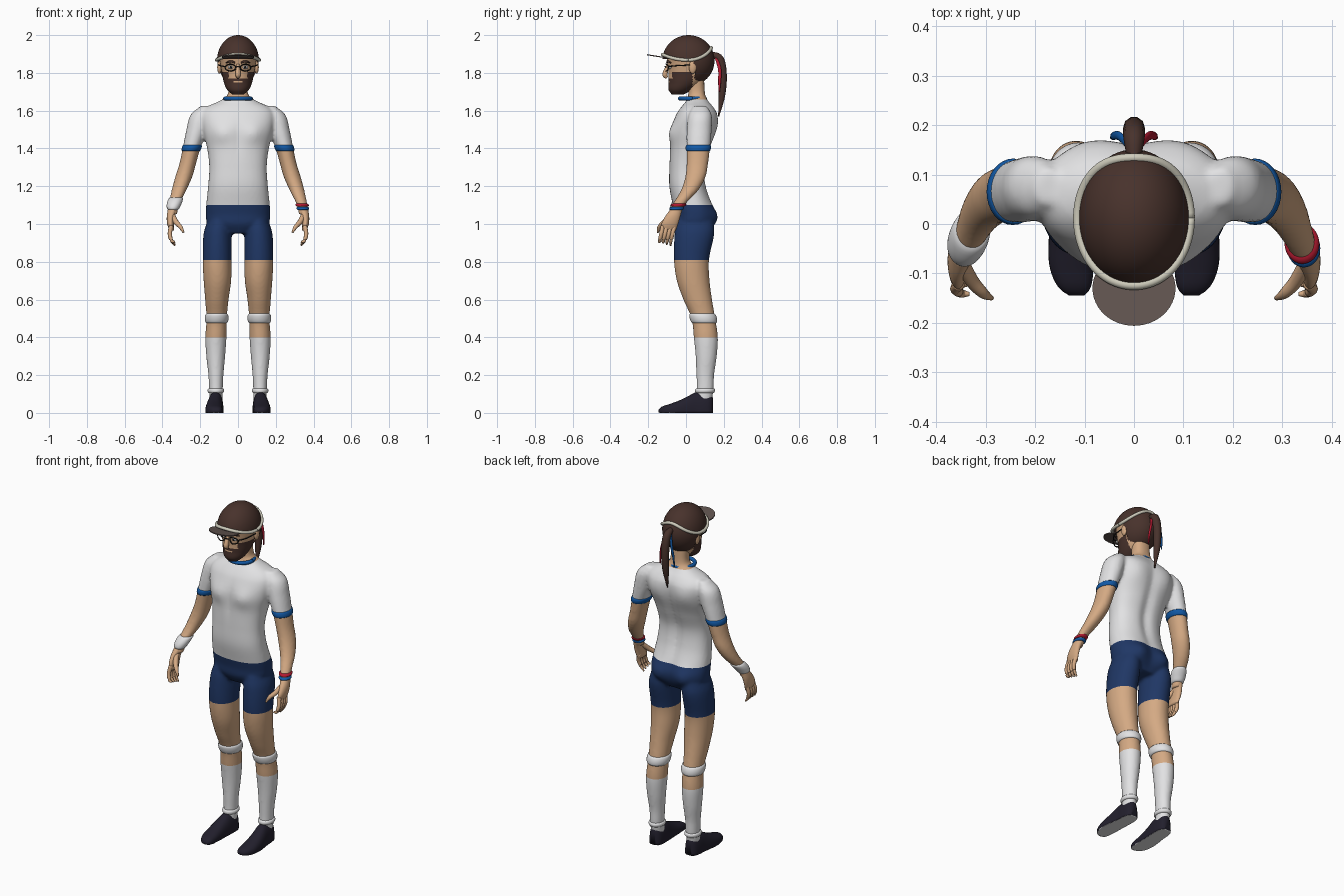
import bpy, bmesh, math
from mathutils import Vector

cube = bpy.data.objects.get("Cube")
if cube:
    bpy.data.objects.remove(cube)


def material(name, *rgb):
    mat = bpy.data.materials.new(name)
    mat.use_nodes = True
    mat.diffuse_color = (*rgb, 1)
    mat.node_tree.nodes["Principled BSDF"].inputs["Base Color"].default_value = (*rgb, 1)
    return mat


SKIN = material("skin", .66, .4, .23)
WHITE = material("white cloth", .76, .76, .77)
NAVY = material("navy cloth", .014, .038, .13)
SHOE = material("dark shoe", .016, .014, .026)
HAIR = material("brown hair", .065, .032, .025)
CREAM = material("cream band", .62, .6, .5)
BLUE = material("blue trim", .006, .1, .38)
RED = material("red trim", .45, .01, .03)
BRIM = material("brim brown", .12, .09, .08)
BLACK = material("black frame", .01, .01, .01)


def finish(name, bm, *mats, rule=None):
    """Turn a bmesh into a smooth object, colouring faces by a rule."""
    bmesh.ops.recalc_face_normals(bm, faces=bm.faces)
    for face in bm.faces:
        face.smooth = True
        if rule:
            face.material_index = mats.index(rule(face.calc_center_median(), face.normal))
    mesh = bpy.data.meshes.new(name)
    bm.to_mesh(mesh)
    bm.free()
    for mat in mats:
        mesh.materials.append(mat)
    obj = bpy.data.objects.new(name, mesh)
    bpy.context.collection.objects.link(obj)
    return obj


def at(rows, t):
    """Smoothly interpolate rows, whose first entry is the position."""
    last = len(rows) - 1
    i = max(k for k in range(last) if k == 0 or rows[k][0] <= t)
    a, b = rows[i], rows[i + 1]
    span = b[0] - a[0]
    u = (t - a[0]) / span

    def slope(k, j):
        lo, hi = rows[max(k - 1, 0)], rows[min(k + 1, last)]
        return (hi[j] - lo[j]) / (hi[0] - lo[0]) * span

    return [(2*u**3 - 3*u*u + 1) * a[j] + (u**3 - 2*u*u + u) * slope(i, j)
            + (3*u*u - 2*u**3) * b[j] + (u**3 - u*u) * slope(i + 1, j)
            for j in range(1, len(a))]


def skin_rings(bm, rings):
    loops = [[bm.verts.new(p) for p in ring] for ring in rings]
    n = len(loops[0])
    for low, high in zip(loops, loops[1:]):
        for i in range(n):
            bm.faces.new((low[i], low[(i + 1) % n], high[(i + 1) % n], high[i]))
    bm.faces.new(loops[0][::-1])
    bm.faces.new(loops[-1])


def loft(bm, rows, start=None, end=None, steps=32, n=32, power=1.0, grow=None, along_y=False):
    """Stack oval rings (position, centre, centre, radius, radius)."""
    start = rows[0][0] if start is None else start
    end = rows[-1][0] if end is None else end
    rings = []
    for k in range(steps + 1):
        t = start + (end - start) * k / steps
        cx, cc, rx, rr = at(rows, t)
        extra = grow * math.sqrt(max(math.sin(math.pi * k / steps), 0)) if grow else 0
        ring = []
        for i in range(n):
            a = 2 * math.pi * i / n
            c, s = math.cos(a), math.sin(a)
            u = cx + (rx + extra) * math.copysign(abs(c) ** power, c)
            v = cc + (rr + extra) * math.copysign(abs(s) ** power, s)
            ring.append((u, t, max(v, 0)) if along_y else (u, v, t))
        rings.append(ring)
    skin_rings(bm, rings)


def tube(name, points, mat, closed=False, steps=6, flat=1.0):
    """Round strand through (x, y, z, radius) points."""
    bm = bmesh.new()
    rows = [(i, *p) for i, p in enumerate(points + points[:1] * closed)]
    path = [at(rows, k / steps) for k in range((len(rows) - 1) * steps + 1)]
    rings = []
    for k, (x, y, z, r) in enumerate(path):
        ahead, back = path[min(k + 1, len(path) - 1)], path[max(k - 1, 0)]
        axis = (Vector(ahead[:3]) - Vector(back[:3])).normalized()
        side = axis.cross((0, 0, 1) if abs(axis.z) < .9 else (0, 1, 0)).normalized()
        up = axis.cross(side)
        angles = [math.tau * i / 10 for i in range(10)]
        rings.append([Vector((x, y, z)) + r * (flat * math.cos(a) * side + math.sin(a) * up)
                      for a in angles])
    skin_rings(bm, rings)
    return finish(name, bm, mat)


def ball(name, centre, size, mat):
    bm = bmesh.new()
    bmesh.ops.create_uvsphere(bm, u_segments=24, v_segments=16, radius=1)
    for v in bm.verts:
        v.co = Vector(centre) + v.co * Vector(size)
    return finish(name, bm, mat)


def flip(rows, s):
    return [(t, x * s, *rest) for t, x, *rest in rows]


def cuff(name, rows, low, high, grow, mat):
    bm = bmesh.new()
    loft(bm, rows, low, high, steps=10, grow=grow)
    finish(name, bm, mat)


# Body sections, lowest first: height, centre x, centre y, half width, half depth
TORSO = [(.95, 0, .045, .09, .07), (1, 0, .045, .16, .1), (1.05, 0, .047, .17, .107),
         (1.1, 0, .035, .168, .105), (1.2, 0, .01, .158, .098), (1.3, 0, .006, .152, .094),
         (1.4, 0, .022, .163, .107), (1.5, 0, .04, .188, .12), (1.58, 0, .056, .195, .108),
         (1.62, 0, .06, .165, .085), (1.65, 0, .06, .1, .06), (1.68, 0, .058, .056, .046),
         (1.78, 0, .05, .052, .046)]
LEG = [(.04, .117, .09, .034, .042), (.12, .117, .101, .036, .045), (.2, .117, .102, .04, .047),
       (.3, .118, .107, .05, .056), (.4, .117, .105, .056, .064), (.5, .113, .092, .054, .063),
       (.6, .112, .062, .062, .076), (.7, .109, .038, .073, .087), (.81, .111, .029, .076, .093),
       (.95, .108, .045, .074, .105), (1.02, .1, .05, .06, .095)]
ARM = [(1.05, .347, -.06, .025, .031), (1.1, .34, -.04, .028, .033), (1.18, .312, .02, .039, .046),
       (1.25, .287, .05, .045, .054), (1.32, .266, .06, .044, .057), (1.4, .246, .065, .047, .062),
       (1.5, .217, .07, .056, .066), (1.58, .196, .075, .054, .06), (1.625, .172, .075, .025, .035)]


def bump(value, centre, width):
    return math.exp(-((value - centre) / width) ** 2)


# Body: torso with muscle relief, arms and legs fused into one surface
bm = bmesh.new()
loft(bm, TORSO, steps=60, n=64, power=.85)
for v in bm.verts:
    x, y, z = abs(v.co.x), v.co.y, v.co.z
    if y > .05:
        v.co.y += .022 * bump(x, .085, .05) * bump(z, 1.03, .06) - .016 * bump(x, 0, .03) * bump(z, 1.32, .25)
        v.co.y += .012 * bump(x, .1, .06) * bump(z, 1.53, .07)
    elif y < 0:
        v.co.y -= .014 * bump(x, .085, .05) * bump(z, 1.48, .05) - .006 * bump(x, 0, .02) * bump(z, 1.45, .1)
for s in (1, -1):
    loft(bm, flip(LEG, s), steps=50)
    loft(bm, flip(ARM, s), steps=40)
rough = finish("body_rough", bm, SKIN)
remesh = rough.modifiers.new("fuse", "REMESH")
remesh.mode, remesh.voxel_size = "VOXEL", .009
soften = rough.modifiers.new("soften", "SMOOTH")
soften.iterations = 4
bpy.context.view_layer.update()
fused = rough.evaluated_get(bpy.context.evaluated_depsgraph_get())
bm = bmesh.new()
bm.from_mesh(fused.to_mesh())
bpy.data.objects.remove(rough)
for hem in (.4, .81, 1.1, 1.4, 1.66):
    bmesh.ops.bisect_plane(bm, geom=bm.verts[:] + bm.edges[:] + bm.faces[:],
                           plane_co=(0, 0, hem), plane_no=(0, 0, 1))


def clothing(p, normal):
    if p.z > 1.66 or (abs(p.x) > .195 and p.z < 1.4):
        return SKIN
    if p.z > 1.1:
        return WHITE
    if p.z > .81:
        return NAVY
    return SKIN if p.z > .4 else WHITE


finish("body", bm, SKIN, WHITE, NAVY, rule=clothing)

# Limb details, repeated on both sides
SHOE_ROWS = [(-.145, .116, .01, .015, .008), (-.13, .12, .012, .032, .02), (-.09, .126, .012, .044, .034),
             (-.04, .127, .012, .046, .052), (.01, .124, .012, .044, .076), (.05, .12, .012, .042, .096),
             (.1, .118, .012, .04, .098), (.13, .117, .012, .032, .09), (.142, .117, .012, .016, .07)]
PALM = [(.965, .352, -.092, .012, .038), (1, .357, -.086, .018, .044), (1.04, .356, -.07, .021, .04),
        (1.08, .346, -.05, .025, .031)]
for s, side in ((1, "left"), (-1, "right")):
    bm = bmesh.new()
    loft(bm, flip(SHOE_ROWS, s), along_y=True, power=.85)
    finish(side + "_shoe", bm, SHOE, WHITE, rule=lambda p, normal: WHITE if p.z < .002 else SHOE)
    cuff(side + "_knee_strap", flip(LEG, s), .475, .525, .009, WHITE)
    cuff(side + "_sock_rim", flip(LEG, s), .105, .13, .008, WHITE)
    cuff(side + "_sleeve_trim", flip(ARM, s), 1.387, 1.418, .005, BLUE)
    bm = bmesh.new()
    loft(bm, flip(PALM, s), steps=12)
    finish(side + "_palm", bm, SKIN)
    for i in range(4):
        y = -.062 - .02 * i
        tube(side + "_finger", [(s * .354, y, .99, .012), (s * .361, y - .01, .945, .011),
             (s * .35, y - .018, .91, .009), (s * .333, y - .02, .885 + .007 * i, .004)], SKIN)
    tube(side + "_thumb", [(s * .35, -.075, 1.05, .015), (s * .328, -.115, 1.01, .014),
         (s * .305, -.14, .985, .011), (s * .288, -.15, .955, .005)], SKIN)
cuff("right_wristband", flip(ARM, -1), 1.075, 1.14, .01, WHITE)
cuff("left_red_bracelet", ARM, 1.092, 1.108, .007, RED)
cuff("left_blue_bracelet", ARM, 1.074, 1.09, .007, BLUE)


def oval(rx, ry, cy, height, radius, count=24):
    angles = [math.tau * i / count for i in range(count)]
    return [(rx * math.cos(a), cy + ry * math.sin(a), height(cy + ry * math.sin(a)), radius) for a in angles]


tube("collar", oval(.068, .066, .034, lambda y: 1.664, .011), BLUE, closed=True, steps=2)

# Head with beard
HEAD = [(1.685, 0, -.045, .03, .03), (1.71, 0, -.03, .057, .062), (1.75, 0, -.005, .075, .087),
        (1.8, 0, .012, .085, .105), (1.85, 0, .014, .094, .112), (1.9, 0, .014, .098, .117),
        (1.95, 0, .014, .08, .1), (1.985, 0, .012, .035, .045)]


def beard(p, normal):
    x = abs(p.x)
    mouth = x < .026 and 1.748 < p.z < 1.758
    low = p.z < 1.77 or (p.z < 1.805 and x > .05)
    return HAIR if low and p.y < .035 and not mouth else SKIN


bm = bmesh.new()
loft(bm, HEAD, steps=80, n=80)
finish("head", bm, SKIN, HAIR, rule=beard)
tube("nose", [(0, -.094, 1.845, .008), (0, -.107, 1.81, .013), (0, -.111, 1.788, .014), (0, -.1, 1.775, .008)], SKIN)

# Hair: dome above the face, full length behind the ears
bm = bmesh.new()
bmesh.ops.create_uvsphere(bm, u_segments=64, v_segments=48, radius=1)
for v in bm.verts:
    v.co = v.co * Vector((.111, .138, .135)) + Vector((0, .013, 1.865))
bmesh.ops.delete(bm, geom=[f for f in bm.faces if f.calc_center_median().z < 1.875
                           and f.calc_center_median().y < .045], context="FACES")
finish("hair", bm, HAIR)
tube("ponytail", [(0, .13, 1.9, .014), (0, .178, 1.875, .022), (0, .195, 1.79, .022),
     (0, .19, 1.68, .018), (0, .173, 1.57, .003)], HAIR)
for s, name, mat in ((1, "red_ribbon", RED), (-1, "blue_ribbon", BLUE)):
    tube(name, [(s * .012, .16, 1.88, .008), (s * .03, .178, 1.82, .009),
         (s * .042, .178, 1.76, .008), (s * .046, .175, 1.7, .004)], mat, flat=.6)

# Headband and brim
band = []
for x, y, z, r in oval(1, 1, 0, lambda y: 1.868 + (.065 if y > 0 else .03) * y * y, .009, 40):
    fit = math.sqrt(1 - ((z - 1.865) / .135) ** 2) + .02
    band.append((x * .112 * fit, .012 + y * .138 * fit, z, r))
tube("headband", band, CREAM, closed=True, steps=2)
bm = bmesh.new()
bmesh.ops.create_cone(bm, cap_ends=True, segments=48, radius1=1, radius2=1, depth=.006)
for v in bm.verts:
    v.co = Vector((v.co.x * .084, v.co.y * .076 - .13, v.co.z + 1.884 - .012 * v.co.y))
brim = finish("brim", bm, BRIM)
for face in brim.data.polygons:
    face.use_smooth = False

# Ears, eyes, brows and glasses
for s, side in ((1, "left"), (-1, "right")):
    ball(side + "_ear", (s * .098, .035, 1.83), (.012, .02, .034), SKIN)
    ball(side + "_eye", (s * .038, -.085, 1.83), (.015, .012, .009), WHITE)
    ball(side + "_pupil", (s * .038, -.096, 1.83), (.006, .003, .006), BLACK)
    tube(side + "_brow", [(s * .016, -.1, 1.855, .005), (s * .04, -.096, 1.861, .006),
         (s * .064, -.08, 1.853, .003)], HAIR)
    rim = [(s * .04 + .028 * math.cos(a), -.106 + .012 * abs(math.cos(a)), 1.828 + .018 * math.sin(a), .003)
           for a in [math.tau * i / 16 for i in range(16)]]
    tube(side + "_lens_rim", rim, BLACK, closed=True, steps=2)
    tube(side + "_temple", [(s * .067, -.094, 1.833, .003), (s * .094, -.05, 1.838, .003),
         (s * .103, .03, 1.842, .003)], BLACK)
tube("glasses_bridge", [(-.013, -.106, 1.83, .003), (0, -.112, 1.834, .003), (.013, -.106, 1.83, .003)], BLACK)
